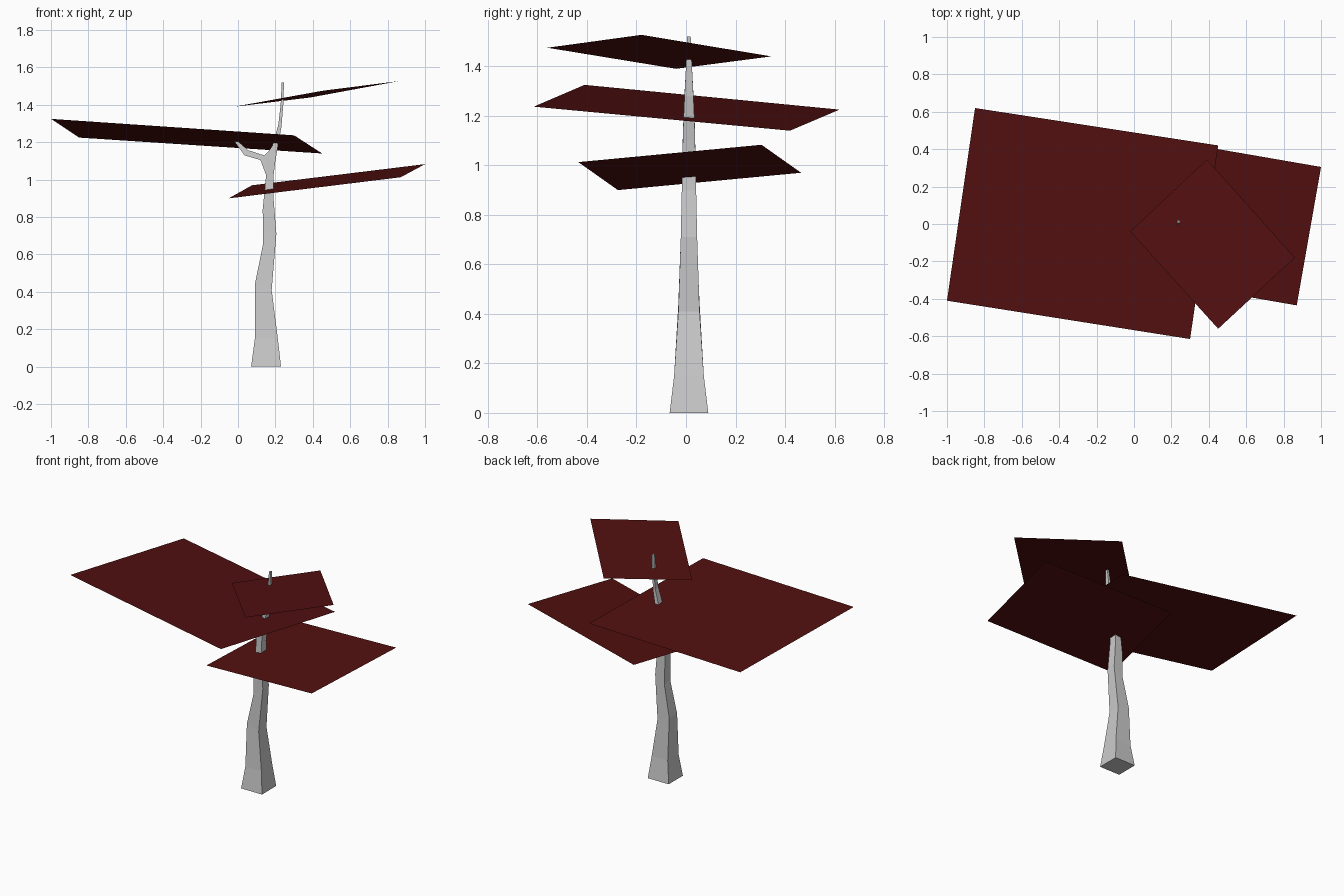
import bpy


def make_object(name, verts, faces, mat=None):
    mesh = bpy.data.meshes.new(name)
    mesh.from_pydata(verts, [], faces)
    mesh.update()
    obj = bpy.data.objects.new(name, mesh)
    bpy.context.collection.objects.link(obj)
    if mat:
        mesh.materials.append(mat)
    return obj


def loft(name, sections, y_mid=0.012):
    """Four-sided limb: each section is left x, left z, right x, right z, half depth."""
    verts, faces = [], []
    for xl, zl, xr, zr, d in sections:
        verts += [(xl, y_mid - d, zl), (xr, y_mid - d, zr),
                  (xr, y_mid + d, zr), (xl, y_mid + d, zl)]
    for s in range(len(sections) - 1):
        for i in range(4):
            a, b = 4 * s + i, 4 * s + (i + 1) % 4
            faces.append((a, b, b + 4, a + 4))
    n = len(verts)
    faces += [(3, 2, 1, 0), (n - 4, n - 3, n - 2, n - 1)]
    return make_object(name, verts, faces)


# Trunk running on into the upright branch
loft("trunk", [
    (0.07, 0.00, 0.23, 0.00, 0.078),
    (0.09, 0.15, 0.213, 0.15, 0.060),
    (0.09, 0.44, 0.18, 0.41, 0.043),
    (0.135, 0.66, 0.205, 0.71, 0.033),
    (0.132, 0.84, 0.19, 0.90, 0.029),
    (0.15, 1.02, 0.19, 1.02, 0.026),
    (0.14, 1.12, 0.20, 1.10, 0.025),
    (0.183, 1.18, 0.215, 1.19, 0.022),
    (0.215, 1.29, 0.232, 1.28, 0.018),
    (0.228, 1.40, 0.242, 1.40, 0.012),
    (0.234, 1.52, 0.246, 1.52, 0.007),
])

# Side branch forking to the left
loft("side_branch", [
    (0.152, 1.02, 0.182, 1.17, 0.024),
    (0.12, 1.105, 0.14, 1.13, 0.021),
    (0.035, 1.13, 0.055, 1.157, 0.014),
    (-0.02, 1.205, 0.0, 1.205, 0.006),
])

# Foliage cards
red = bpy.data.materials.new("dark_red_leaf")
red.diffuse_color = (0.085, 0.005, 0.005, 1)
cards = {
    "left_foliage": [(-1.0, -0.41, 1.325), (0.30, -0.615, 1.237),
                     (0.45, 0.42, 1.14), (-0.85, 0.62, 1.225)],
    "lower_foliage": [(-0.05, -0.275, 0.90), (0.87, -0.435, 1.013),
                      (1.0, 0.305, 1.083), (0.075, 0.465, 0.97)],
    "upper_foliage": [(-0.02, -0.04, 1.39), (0.45, -0.56, 1.475),
                      (0.86, -0.18, 1.527), (0.39, 0.345, 1.44)],
}
for name, corners in cards.items():
    make_object(name, corners, [(0, 1, 2, 3)], red)
